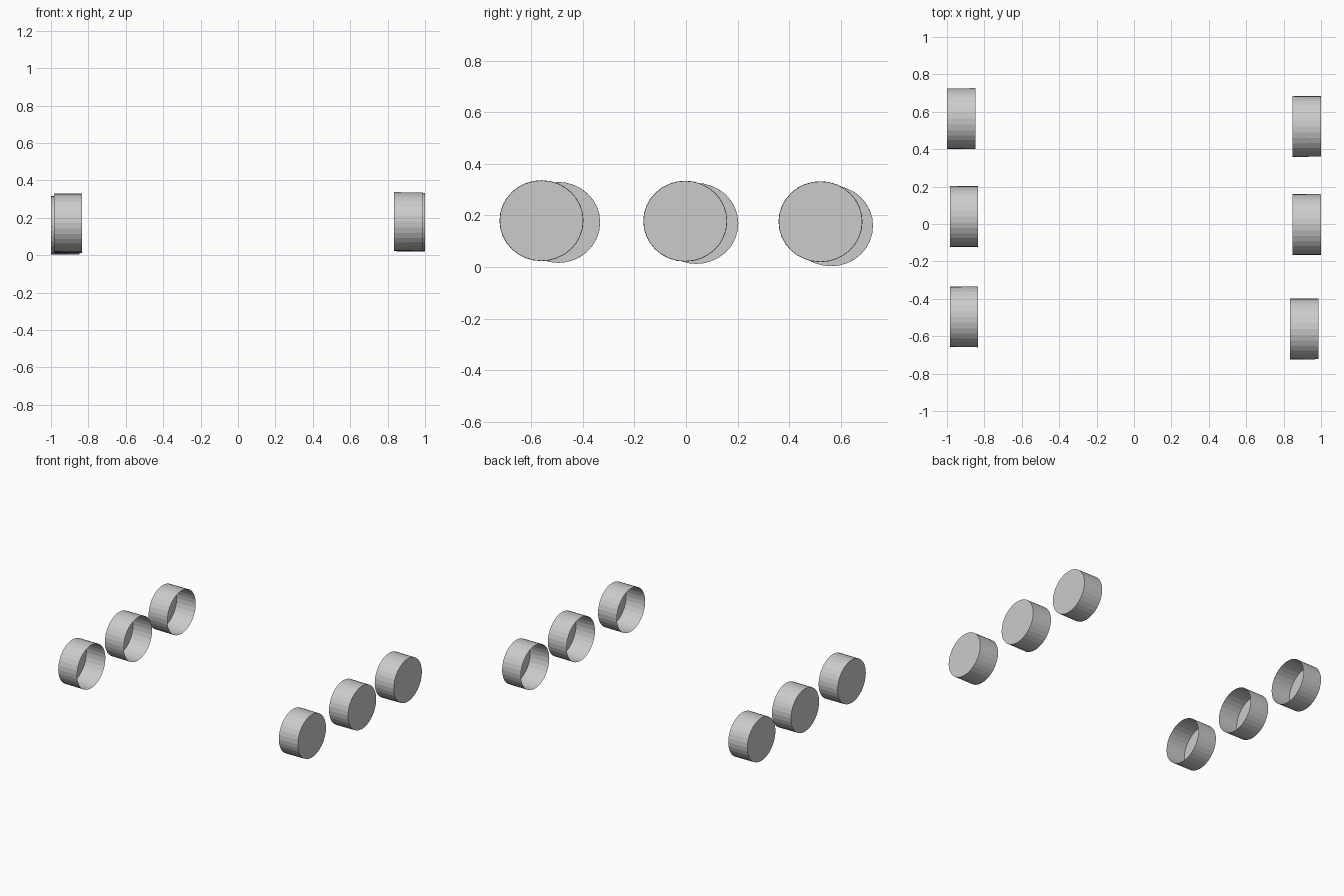
import bpy, bmesh
from math import sin, cos, tau

if "Cube" in bpy.data.objects:
    bpy.data.objects.remove(bpy.data.objects["Cube"])

SIDES = 32
RIM_Y, RIM_Z = 0.163, 0.157      # slightly oval open rim
CAP_Y, CAP_Z = 0.162, 0.156      # outer cap, very slight taper


def wheel_cup(name, x_rim, x_cap, y, z):
    """Thin-walled drum lying along x: closed on the outside, open inwards."""
    bm = bmesh.new()

    def ring(x, ry, rz):
        return [bm.verts.new((x, ry * cos(tau * i / SIDES), rz * sin(tau * i / SIDES)))
                for i in range(SIDES)]

    rim = ring(x_rim, RIM_Y, RIM_Z)
    cap = ring(x_cap, CAP_Y, CAP_Z)
    for i in range(SIDES):
        j = (i + 1) % SIDES
        bm.faces.new((rim[i], rim[j], cap[j], cap[i]))
    bm.faces.new(cap[::-1])
    bmesh.ops.recalc_face_normals(bm, faces=bm.faces)
    # outer cap must face away from the centre
    bm.normal_update()
    cap_face = max(bm.faces, key=lambda f: len(f.verts))
    if cap_face.normal.x * x_cap < 0:
        bmesh.ops.reverse_faces(bm, faces=bm.faces)
    mesh = bpy.data.meshes.new(name)
    bm.to_mesh(mesh)
    bm.free()
    obj = bpy.data.objects.new(name, mesh)
    obj.location = (0, y, z)
    bpy.context.collection.objects.link(obj)


# side, position, outer x, centre y, centre z
for side, place, x, y, z in (
    ("right", "front", 0.987, -0.561, 0.180),
    ("right", "middle", 1.0, -0.003, 0.178),
    ("right", "rear", 1.0, 0.522, 0.176),
    ("left", "front", -0.985, -0.496, 0.173),
    ("left", "middle", -0.985, 0.040, 0.169),
    ("left", "rear", -1.0, 0.563, 0.160),
):
    inner = x - 0.152 if x > 0 else x + 0.152
    wheel_cup(f"{place}_{side}_wheel", inner, x, y, z)
